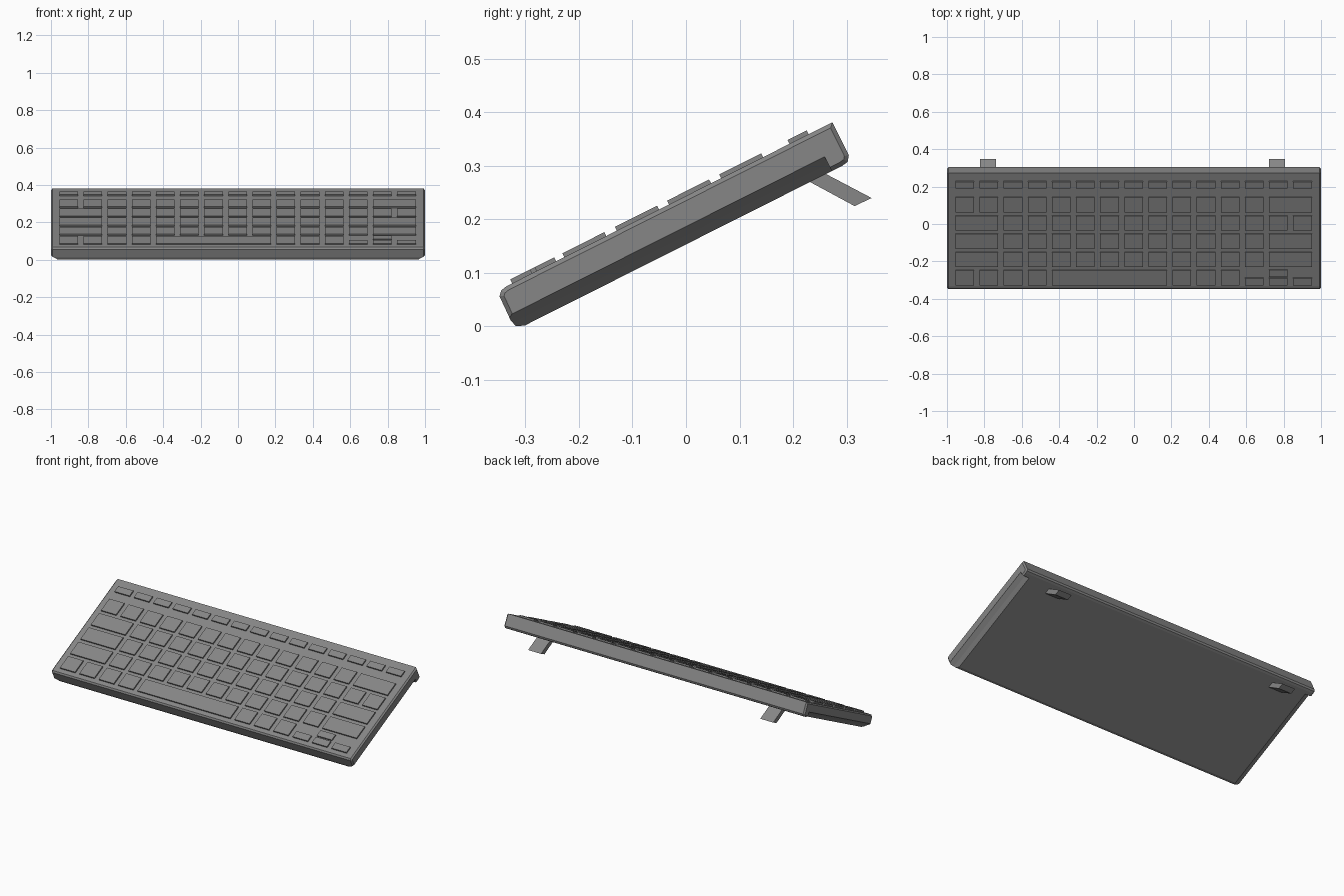
import bpy, bmesh, math
from mathutils import Matrix

if "Cube" in bpy.data.objects:
    bpy.data.objects.remove(bpy.data.objects["Cube"])

TILT = Matrix.Rotation(math.radians(26.7), 4, 'X')
dark = bpy.data.materials.new("dark_grey_plastic")
dark.diffuse_color = (.24, .24, .24, 1)
dark.use_nodes = True
dark.node_tree.nodes["Principled BSDF"].inputs["Base Color"].default_value = dark.diffuse_color


def finish(name, bm, tilt=True):
    if tilt:
        bm.transform(TILT)
    bmesh.ops.recalc_face_normals(bm, faces=bm.faces)
    mesh = bpy.data.meshes.new(name)
    bm.to_mesh(mesh)
    bm.free()
    mesh.materials.append(dark)
    ob = bpy.data.objects.new(name, mesh)
    bpy.context.collection.objects.link(ob)
    return ob


def prism(bm, points, offset):
    """Extrude a polygon of 3D points into a closed solid."""
    start = bm.faces.new([bm.verts.new(p) for p in points])
    ext = bmesh.ops.extrude_face_region(bm, geom=[start], use_keep_orig=True)
    bmesh.ops.translate(bm, vec=offset, verts=[g for g in ext['geom'] if isinstance(g, bmesh.types.BMVert)])


# Case: side profile (depth, height) before tilting, with chamfered ends
profile = [(.416, .218), (-.265, .218), (-.278, .2155), (-.286, .207), (-.2875, .158),
           (-.284, .144), (-.269, .137), (.395, .137), (.408, .139), (.4155, .149)]
bm = bmesh.new()
prism(bm, [(-1, u, v) for u, v in profile], (2, 0, 0))
bmesh.ops.recalc_face_normals(bm, faces=bm.faces)
rim = [e for e in bm.edges if abs(e.verts[0].co.x - e.verts[1].co.x) < 1e-5]
bmesh.ops.bevel(bm, geom=rim, offset=.008, segments=1, affect='EDGES', clamp_overlap=True)
case = finish("keyboard_case", bm)

# Undercuts along the lower side edges, stopping before the rear lip
for side, label in ((-1, "left"), (1, "right")):
    bm = bmesh.new()
    cut = [(1.1, .167), (.999, .167), (.974, .152), (.952, .135), (.952, .10), (1.1, .10)]
    prism(bm, [(side * x, -.4, v) for x, v in cut], (0, .774, 0))
    cutter = finish(label + "_undercut_cutter", bm)
    cutter.hide_render = True
    cutter.hide_viewport = True
    mod = case.modifiers.new(label + "_undercut", 'BOOLEAN')
    mod.operation = 'DIFFERENCE'
    mod.solver = 'EXACT'
    mod.object = cutter


# Keys: low flat blocks standing slightly proud of the case
PITCH, FIRST, HALF = .129, -.905, .05


def add_key(bm, col, span, u0, u1):
    x0 = FIRST + PITCH * col - HALF
    x1 = FIRST + PITCH * (col + span - 1) + HALF
    prism(bm, [(x0, u0, .212), (x1, u0, .212), (x1, u1, .212), (x0, u1, .212)], (0, 0, .014))


rows = [  # name, centre, half depth, key spans in columns
    ("function_key_row", .346, .020, [1] * 15),
    ("number_key_row", .227, .044, [1] * 13 + [2]),
    ("upper_key_row", .118, .044, [2] + [1] * 13),
    ("home_key_row", .009, .044, [2] + [1] * 11 + [2]),
    ("lower_key_row", -.101, .044, [2] + [1] * 11 + [2]),
    ("space_key_row", -.210, .044, [1] * 4 + [5] + [1] * 3),
]
for name, centre, half, spans in rows:
    bm = bmesh.new()
    col = 0
    for span in spans:
        add_key(bm, col, span, centre - half, centre + half)
        col += span
    finish(name, bm)

# Half-height arrow keys
bm = bmesh.new()
for col in (12, 13, 14):
    add_key(bm, col, 1, -.254, -.212)
add_key(bm, 13, 1, -.203, -.162)
finish("arrow_keys", bm)

# Fold-out feet under the rear edge (already in world space)
for x, label in ((-.78, "left"), (.765, "right")):
    bm = bmesh.new()
    foot = [(.347, .240), (.315, .225), (.215, .279), (.250, .291)]
    prism(bm, [(x - .043, y, z) for y, z in foot], (.086, 0, 0))
    finish(label + "_foot", bm, tilt=False)
